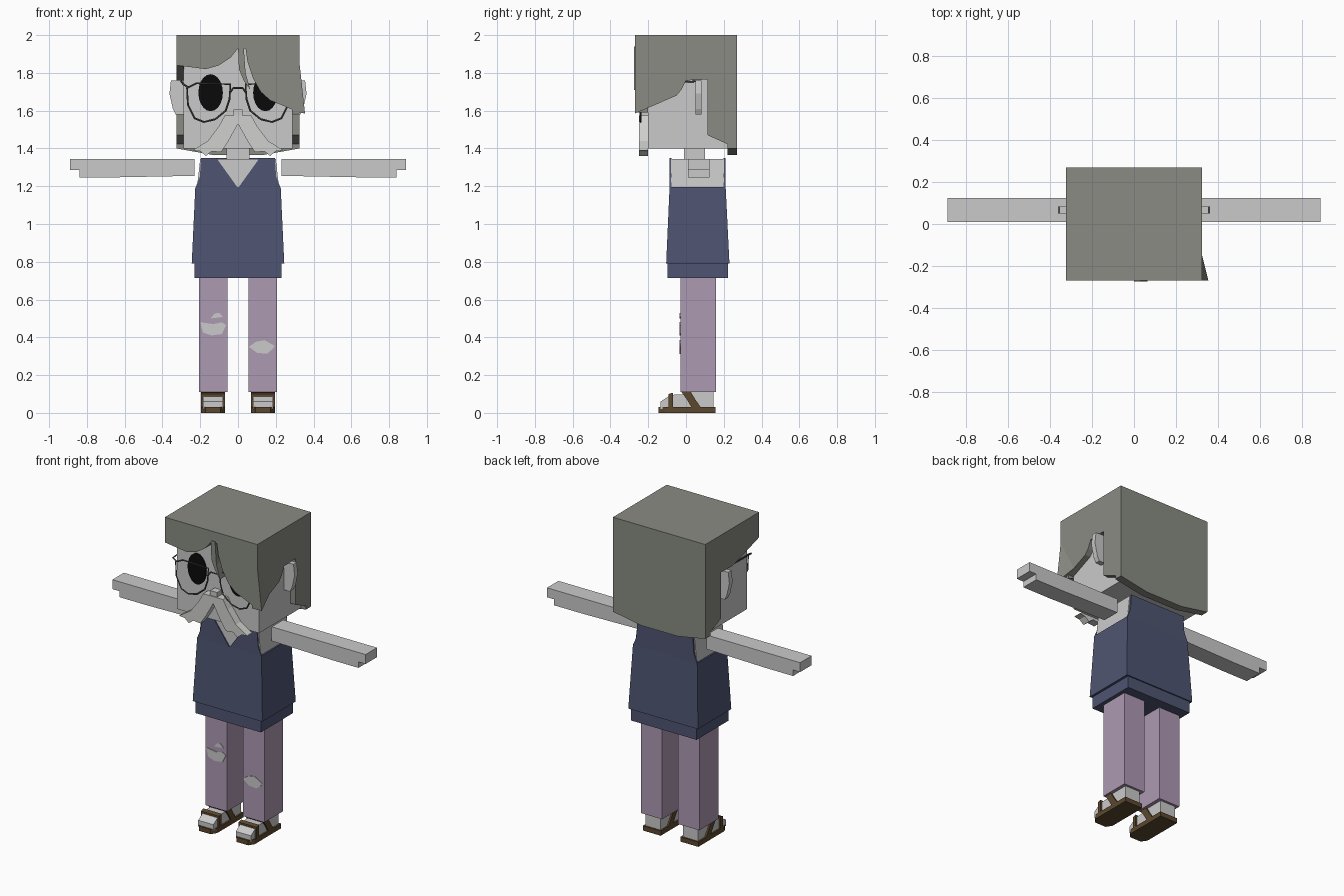
import bpy, bmesh, math
from mathutils import Vector

cube = bpy.data.objects.get("Cube")
if cube:
    bpy.data.objects.remove(cube, do_unlink=True)


def material(name, red, green, blue):
    mat = bpy.data.materials.new(name)
    mat.use_nodes = True
    color = (red, green, blue, 1)
    mat.diffuse_color = color
    mat.node_tree.nodes["Principled BSDF"].inputs["Base Color"].default_value = color
    return mat


SKIN = material("pale skin", .59, .59, .59)
HAIR = material("grey hair", .25, .26, .225)
BEARD = material("light whisker grey", .63, .63, .61)
BLACK = material("eye black", .003, .003, .003)
METAL = material("dark metal", .08, .08, .075)
WOOL = material("navy wool", .077, .09, .168)
CLOTH = material("mauve cloth", .42, .32, .45)
LEATHER = material("brown leather", .107, .065, .027)


def finish(name, bm, mat):
    bmesh.ops.recalc_face_normals(bm, faces=bm.faces[:])
    mesh = bpy.data.meshes.new(name)
    bm.to_mesh(mesh)
    bm.free()
    mesh.materials.append(mat)
    obj = bpy.data.objects.new(name, mesh)
    bpy.context.collection.objects.link(obj)
    return obj


def prism(name, mat, outline, axis, low, high):
    """Extrude a 2D outline along axis 'x' (outline y, z) or 'y' (outline x, z) or 'z'."""
    def place(a, b, depth):
        return {"x": (depth, a, b), "y": (a, depth, b), "z": (a, b, depth)}[axis]
    bm = bmesh.new()
    face = bm.faces.new([bm.verts.new(place(a, b, low)) for a, b in outline])
    made = bmesh.ops.extrude_face_region(bm, geom=[face])["geom"]
    shift = Vector(place(0, 0, high - low))
    bmesh.ops.translate(bm, vec=shift, verts=[v for v in made if isinstance(v, bmesh.types.BMVert)])
    return finish(name, bm, mat)


def hull(name, mat, points):
    bm = bmesh.new()
    for point in points:
        bm.verts.new(point)
    bmesh.ops.convex_hull(bm, input=bm.verts[:])
    bmesh.ops.dissolve_limit(bm, angle_limit=math.radians(1), verts=bm.verts[:], edges=bm.edges[:])
    return finish(name, bm, mat)


def block(name, mat, xs, ys, zs, top_xs=None, top_ys=None):
    """Box, tapered when the top has its own ranges."""
    bottom = [(x, y, zs[0]) for x in xs for y in ys]
    top = [(x, y, zs[1]) for x in (top_xs or xs) for y in (top_ys or ys)]
    return hull(name, mat, bottom + top)


def wire(name, points, radius, closed=False):
    curve = bpy.data.curves.new(name, "CURVE")
    curve.dimensions = "3D"
    curve.bevel_depth = radius
    curve.bevel_resolution = 0
    spline = curve.splines.new("POLY")
    spline.points.add(len(points) - 1)
    for knot, point in zip(spline.points, points):
        knot.co = (*point, 1)
    spline.use_cyclic_u = closed
    curve.materials.append(METAL)
    obj = bpy.data.objects.new(name, curve)
    bpy.context.collection.objects.link(obj)
    bpy.ops.object.select_all(action="DESELECT")
    obj.select_set(True)
    bpy.context.view_layer.objects.active = obj
    bpy.ops.object.convert(target="MESH")


def ellipse(cx, cz, rx, rz, count=20):
    turns = [math.tau * i / count for i in range(count)]
    return [(cx + rx * math.cos(t), cz + rz * math.sin(t)) for t in turns]


def flip(outline, side):
    return [(side * a, b) for a, b in outline]


# Head, neck and nose
FACE = -.2
block("head", SKIN, (-.288, .288), (FACE, .22), (1.4, 1.94))
block("neck", SKIN, (-.06, .06), (-.01, .1), (1.33, 1.41))
block("nose", SKIN, (-.024, .024), (-.245, FACE), (1.565, 1.605))

# Hair: crown, back, two sides and a parted fringe
block("hair_crown", HAIR, (-.325, .325), (-.27, .27), (1.93, 2))
prism("hair_back", HAIR, [(-.325, 2), (-.325, 1.4), (-.13, 1.365), (.13, 1.365), (.325, 1.4), (.325, 2)],
      "y", .22, .27)
side_back = [(0, 1.76), (.115, 1.765), (.115, 1.47), (.27, 1.4), (.27, 2), (-.27, 2)]
prism("hair_left", HAIR, [(-.27, 1.585), (-.05, 1.68), (-.025, 1.71)] + side_back, "x", .287, .325)
prism("hair_right", HAIR, [(-.27, 1.84), (-.09, 1.785)] + side_back, "x", -.325, -.287)
prism("fringe_right", HAIR, [(-.325, 2), (-.325, 1.84), (-.17, 1.82), (-.1, 1.84), (-.04, 1.88),
                             (0, 1.93), (0, 2)], "y", -.27, FACE)
prism("fringe_left", HAIR, [(.04, 2), (.04, 1.93), (.05, 1.86), (.08, 1.77), (.12, 1.7), (.17, 1.655),
                            (.325, 1.59), (.325, 2)], "y", -.27, FACE)
prism("fringe_strand", HAIR, [(0, 1.94), (.005, 1.82), (.03, 1.76), (.065, 1.71), (.04, 1.8), (.03, 1.94)],
      "y", -.274, FACE)
hull("fringe_flick", HAIR, [(.32, -.27, 1.9), (.355, -.27, 1.585), (.3, -.27, 1.595), (.32, -.13, 1.645)])

# Paired parts of the face
ear = [(.28, 1.76), (.355, 1.76), (.363, 1.69), (.345, 1.61), (.33, 1.58), (.28, 1.58)]
whisker = [(0, 1.575), (.07, 1.575), (.1, 1.52), (.16, 1.44), (.24, 1.39), (.2, 1.385),
           (.17, 1.36), (.14, 1.385), (.09, 1.38), (.05, 1.44), (0, 1.53)]
lens = [(.04, 1.74), (.22, 1.745), (.27, 1.72), (.265, 1.63), (.23, 1.56), (.18, 1.54),
        (.12, 1.555), (.065, 1.6), (.045, 1.66)]
arm = [(.23, 1.345), (.89, 1.345), (.89, 1.285), (.84, 1.285), (.84, 1.247), (.65, 1.247), (.23, 1.255)]
RIM = -.24

for side, label in ((1, "left"), (-1, "right")):
    prism(label + "_ear", SKIN, flip(ear, side), "y", .05, .083)
    prism(label + "_eye", BLACK, ellipse(side * .145, 1.695, .065, .098), "y", FACE - .007, FACE)
    prism(label + "_moustache", BEARD, flip(whisker, side), "y", -.25, FACE)
    wire(label + "_lens_rim", [(x, RIM, z) for x, z in flip(lens, side)], .005, True)
    wire(label + "_glasses_arm", [(side * .265, RIM, 1.725), (side * .29, RIM, 1.74),
                                  (side * .3, .05, 1.755)], .005)

    # Arm with a stepped hand
    prism(label + "_arm", SKIN, flip(arm, side), "y", .01, .125)

    # Trouser leg
    inner, outer = side * .056, side * .206
    block(label + "_trouser_leg", CLOTH, (inner, outer), (-.03, .16), (.11, .73))

    # Foot and sandal
    mid = side * .132
    foot = (mid - .053, mid + .053)
    strap = (mid - .063, mid + .063)
    prism(label + "_foot", SKIN, [(-.135, .02), (-.135, .06), (-.08, .095), (0, .1), (.01, .13),
                                  (.145, .13), (.145, .02)], "x", *foot)
    prism(label + "_sole", LEATHER, [(mid - .063, .155), (mid - .063, -.11), (mid - .04, -.145),
                                     (mid + .04, -.145), (mid + .063, -.11), (mid + .063, .155)],
          "z", 0, .03)
    prism(label + "_toe_strap", LEATHER, [(-.092, .02), (-.092, .1), (-.068, .107), (-.068, .02)], "x", *strap)
    prism(label + "_instep_strap", LEATHER, [(-.025, .112), (.005, .07), (.035, .02), (.085, .02),
                                             (.05, .07), (.025, .112)], "x", *strap)

# Bridge of the glasses
wire("glasses_bridge", [(-.045, RIM, 1.69), (-.025, RIM, 1.72), (.025, RIM, 1.72), (.045, RIM, 1.69)], .005)

# Torso and knitted vest
block("shoulders", SKIN, (-.222, .222), (-.08, .2), (1.15, 1.345), (-.2, .2))
block("vest_body", WOOL, (-.245, .245), (-.105, .23), (.79, 1.195), (-.226, .226), (-.087, .21))
block("vest_hem", WOOL, (-.23, .23), (-.098, .222), (.715, .8))
strap_edge = [(.226, 1.19), (.202, 1.25), (.195, 1.35)]
collar = [(.115, 1.35), (0, 1.19)]
prism("vest_front", WOOL, strap_edge + collar + flip([collar[0]] + strap_edge[::-1], -1), "y", -.087, -.078)
prism("vest_back", WOOL, strap_edge + flip(strap_edge[::-1], -1), "y", .198, .21)

# Ripped knees
rips = {
    "right_knee_rip": [(-.2, .48), (-.185, .425), (-.14, .41), (-.085, .418), (-.063, .465), (-.085, .48), (-.13, .47)],
    "right_small_rip": [(-.145, .5), (-.125, .525), (-.1, .53), (-.078, .508)],
    "left_knee_rip": [(.058, .35), (.095, .377), (.14, .385), (.195, .355), (.18, .335), (.153, .313), (.1, .318)],
}
for name, outline in rips.items():
    prism(name, SKIN, outline, "y", -.034, -.028)
